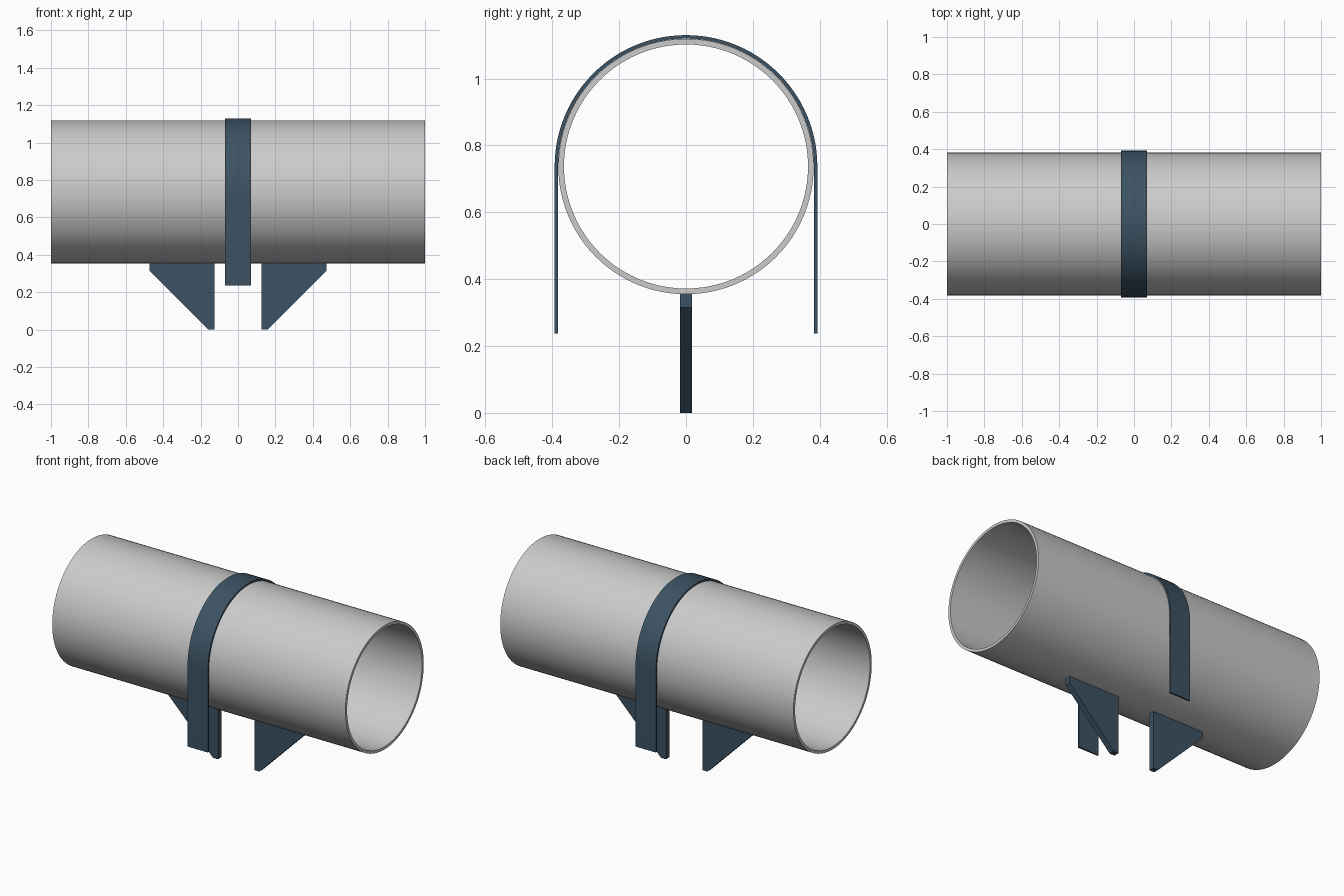
import bpy, bmesh, math

if "Cube" in bpy.data.objects:
    bpy.data.objects.remove(bpy.data.objects["Cube"])

R_OUT, R_IN, CZ = 0.382, 0.365, 0.737

steel = bpy.data.materials.new("blue_steel")
steel.diffuse_color = (0.045, 0.085, 0.125, 1)
steel.use_nodes = True
steel.node_tree.nodes["Principled BSDF"].inputs["Base Color"].default_value = steel.diffuse_color


def finish(name, bm, mat=None, smooth=False):
    bmesh.ops.recalc_face_normals(bm, faces=bm.faces)
    me = bpy.data.meshes.new(name)
    bm.to_mesh(me)
    bm.free()
    ob = bpy.data.objects.new(name, me)
    bpy.context.collection.objects.link(ob)
    if mat:
        me.materials.append(mat)
    if smooth:
        bpy.ops.object.select_all(action='DESELECT')
        ob.select_set(True)
        bpy.context.view_layer.objects.active = ob
        bpy.ops.object.shade_smooth_by_angle(angle=math.radians(30))
    return ob


def sweep_band(name, outer, inner, x0, x1, closed, mat=None):
    """Extrude the strip between two matching (y, z) paths along x."""
    bm = bmesh.new()
    rows = [[bm.verts.new((x, y, z)) for x, (y, z) in
             ((x0, o), (x1, o), (x1, i), (x0, i))] for o, i in zip(outer, inner)]
    n = len(rows)
    for k in range(n if closed else n - 1):
        a, b = rows[k], rows[(k + 1) % n]
        for j in range(4):
            m = (j + 1) % 4
            bm.faces.new((a[j], a[m], b[m], b[j]))
    if not closed:
        bm.faces.new(rows[0])
        bm.faces.new(rows[-1])
    return finish(name, bm, mat, True)


def arc(r, a0, a1, n):
    return [(r * math.cos(a0 + (a1 - a0) * k / n), CZ + r * math.sin(a0 + (a1 - a0) * k / n))
            for k in range(n + 1)]


# Hollow pipe
sweep_band("pipe", arc(R_OUT, 0, math.tau, 96)[:-1], arc(R_IN, 0, math.tau, 96)[:-1],
           -1, 1, True)


# U-shaped strap over the pipe with straight hanging legs
def strap_path(r):
    return [(r, 0.237)] + arc(r, 0, math.pi, 48) + [(-r, 0.237)]


sweep_band("strap", strap_path(0.393), strap_path(0.3825), -0.069, 0.069, False, steel)

# Triangular support gussets below the pipe
profile = [(0.125, 0), (0.158, 0), (0.472, 0.315), (0.472, 0.356), (0.125, 0.356)]
for side, sx in (("left", -1), ("right", 1)):
    bm = bmesh.new()
    face = bm.faces.new([bm.verts.new((sx * x, -0.0175, z)) for x, z in profile])
    ext = bmesh.ops.extrude_face_region(bm, geom=[face], use_keep_orig=True)
    moved = [g for g in ext["geom"] if isinstance(g, bmesh.types.BMVert)]
    bmesh.ops.translate(bm, vec=(0, 0.035, 0), verts=moved)
    finish(side + "_gusset", bm, steel)
